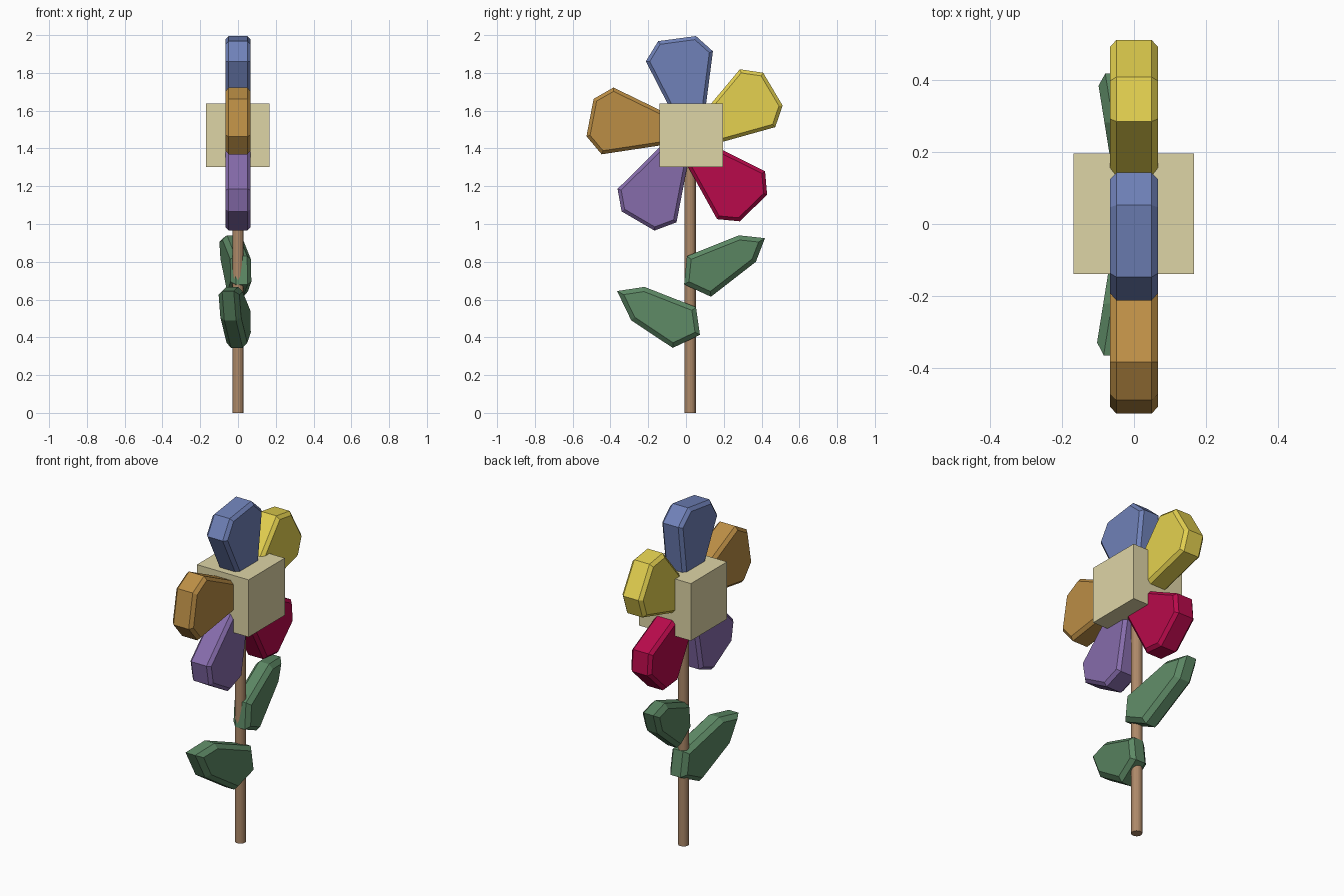
import bpy, bmesh, math
from mathutils import Matrix, Vector

if "Cube" in bpy.data.objects:
    bpy.data.objects.remove(bpy.data.objects["Cube"])


def finish(bm, name, color):
    bmesh.ops.recalc_face_normals(bm, faces=bm.faces)
    mesh = bpy.data.meshes.new(name)
    bm.to_mesh(mesh)
    bm.free()
    mat = bpy.data.materials.new(name + "_material")
    mat.diffuse_color = (*color, 1)
    mat.use_nodes = True
    mat.node_tree.nodes["Principled BSDF"].inputs["Base Color"].default_value = mat.diffuse_color
    mesh.materials.append(mat)
    obj = bpy.data.objects.new(name, mesh)
    bpy.context.collection.objects.link(obj)
    return obj


def slab(outline, thickness, bevel):
    """Prism along x from a (y, z) outline, with chamfered rims."""
    bm = bmesh.new()
    face = bm.faces.new([bm.verts.new((-thickness / 2, y, z)) for y, z in outline])
    ext = bmesh.ops.extrude_face_region(bm, geom=[face], use_keep_orig=True)
    for v in ext["geom"]:
        if isinstance(v, bmesh.types.BMVert):
            v.co.x += thickness
    bmesh.ops.recalc_face_normals(bm, faces=bm.faces)
    rims = [e for e in bm.edges if abs(e.verts[0].co.x - e.verts[1].co.x) < 1e-5]
    bmesh.ops.bevel(bm, geom=rims, offset=bevel, segments=1, affect='EDGES')
    return bm


# Stem
bm = bmesh.new()
bmesh.ops.create_cone(bm, cap_ends=True, segments=16, radius1=0.03, radius2=0.03,
                      depth=1.4, matrix=Matrix.Translation((0, 0.022, 0.7)))
finish(bm, "stem", (0.42, 0.25, 0.14))

# Flower centre block
bm = bmesh.new()
bmesh.ops.create_cube(bm, size=0.335, matrix=Matrix.Translation((-0.001, 0.028, 1.47)))
finish(bm, "flower_centre", (0.73, 0.66, 0.38))

# Petals: one outline, measured from the middle of its tip edge
petal = [(-0.10, -0.0135), (0.10, 0.0135), (0.19, -0.067),
         (0.13, -0.53), (0.045, -0.53), (-0.165, -0.12)]
petals = [
    ("top_petal", 0, -0.0475, 1.9815, (0.16, 0.22, 0.48)),
    ("upper_left_petal", 71.5, -0.508, 1.5635, (0.50, 0.27, 0.06)),
    ("lower_left_petal", 142, -0.254, 1.016, (0.24, 0.15, 0.41)),
    ("lower_right_petal", -143.6, 0.357, 1.0845, (0.48, 0.003, 0.07)),
    ("upper_right_petal", -67, 0.46, 1.714, (0.78, 0.64, 0.08)),
]
for name, angle, y, z, color in petals:
    bm = slab(petal, 0.134, 0.018)
    bm.transform(Matrix.Translation((0, y, z)) @ Matrix.Rotation(math.radians(angle), 4, 'X'))
    finish(bm, name, color)

# Leaves: outlines leaning back towards -x at the tips
leaves = [
    ("upper_leaf", 0.018, [(0.005, 0.83), (0.28, 0.94), (0.418, 0.925),
                           (0.37, 0.80), (0.132, 0.615), (-0.01, 0.68)]),
    ("lower_leaf", 0.005, [(-0.365, 0.645), (-0.22, 0.667), (0.053, 0.56),
                           (0.074, 0.413), (-0.07, 0.344), (-0.29, 0.49)]),
]
for name, base_x, outline in leaves:
    bm = slab(outline, 0.11, 0.024)
    side = 1 if name == "upper_leaf" else -1
    for v in bm.verts:
        v.co.x += base_x - 0.16 * side * v.co.y
    finish(bm, name, (0.11, 0.25, 0.13))
